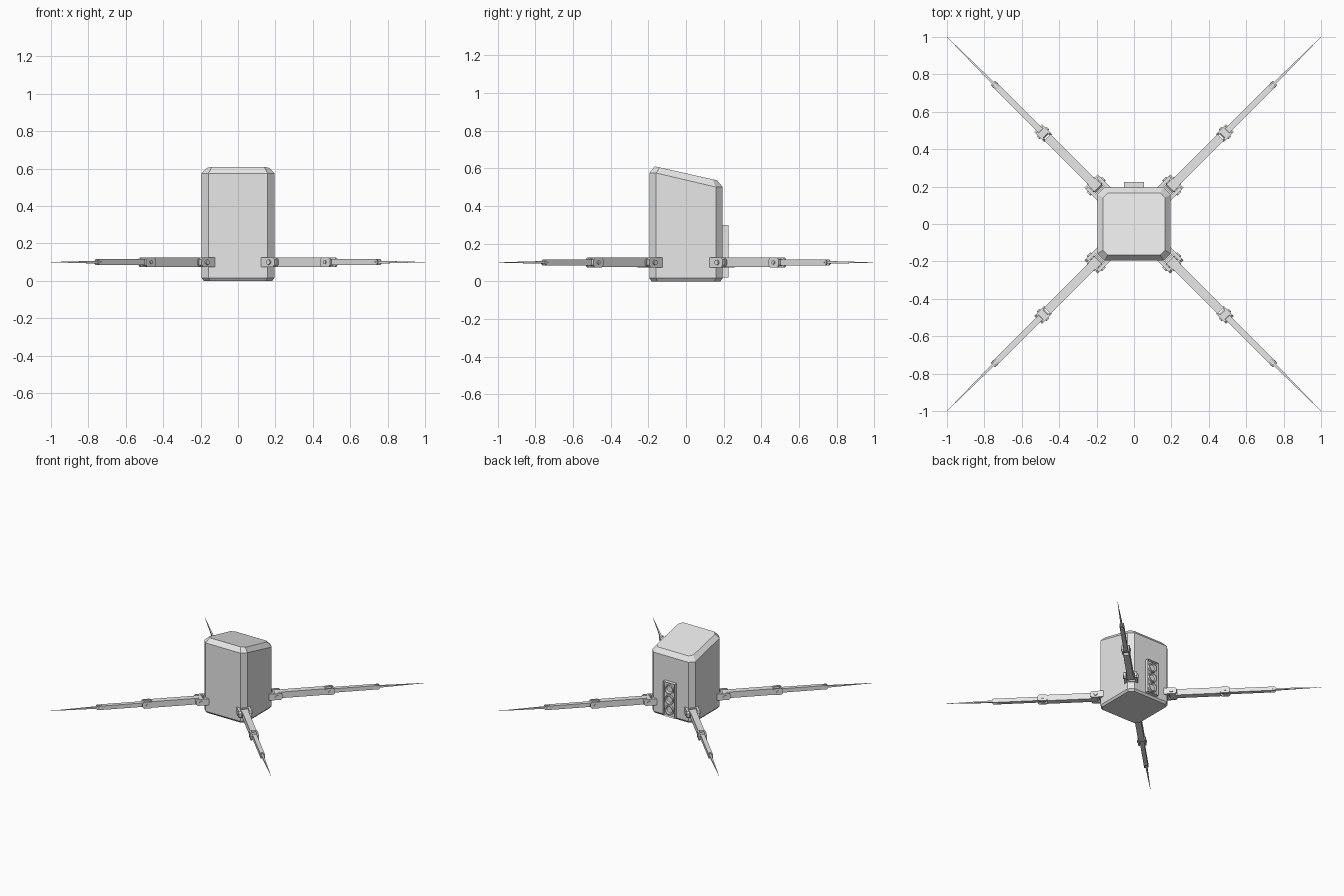
import bpy, bmesh, math
from mathutils import Matrix

if "Cube" in bpy.data.objects:
    bpy.data.objects.remove(bpy.data.objects["Cube"])

grey = bpy.data.materials.new("light grey")
grey.diffuse_color = (0.8, 0.8, 0.8, 1)
grey.use_nodes = True
grey.node_tree.nodes["Principled BSDF"].inputs["Base Color"].default_value = grey.diffuse_color


def finish(name, bm, matrix=None):
    bmesh.ops.recalc_face_normals(bm, faces=bm.faces[:])
    me = bpy.data.meshes.new(name)
    bm.to_mesh(me)
    bm.free()
    me.materials.append(grey)
    ob = bpy.data.objects.new(name, me)
    bpy.context.collection.objects.link(ob)
    if matrix:
        ob.matrix_world = matrix
    return ob


def loft(bm, rings):
    """Join rings of points with quads and cap both ends."""
    rows = [[bm.verts.new(p) for p in r] for r in rings]
    n = len(rows[0])
    for a, b in zip(rows, rows[1:]):
        for i in range(n):
            bm.faces.new((a[i], a[(i + 1) % n], b[(i + 1) % n], b[i]))
    bm.faces.new(rows[0])
    bm.faces.new(rows[-1])


def bar(bm, x0, x1, w0, h0, w1=None, h1=None):
    """Rectangular bar along x, optionally tapered; sizes are half sizes."""
    w1, h1 = w1 or w0, h1 or h0
    loft(bm, [[(x, sy * w, sz * h) for sy, sz in ((-1, -1), (1, -1), (1, 1), (-1, 1))]
              for x, w, h in ((x0, w0, h0), (x1, w1, h1))])


def lug(bm, x0, x1, y0, y1, h, round_end=1):
    """Plate in the xz plane with one or both chamfered ends."""
    c = h * 0.45
    pts = [(x1 - c, -h), (x1, -h + c), (x1, h - c), (x1 - c, h)]
    if round_end == 2:
        pts += [(x0 + c, h), (x0, h - c), (x0, -h + c), (x0 + c, -h)]
    else:
        pts += [(x0, h), (x0, -h)]
    loft(bm, [[(x, y, z) for x, z in pts] for y in (y0, y1)])


def pin(bm, x, half, r):
    """Hinge pin across the leg."""
    ring = [(math.cos(i * math.pi / 6) * r, math.sin(i * math.pi / 6) * r) for i in range(12)]
    loft(bm, [[(x + a, y, b) for a, b in ring] for y in (-half, half)])


# Body: chamfered box with a sloping top
def octagon(inset, zf):
    s, c = 0.195 - inset, 0.037 - inset * 0.4
    k = s - c
    pts = [(-k, -s), (k, -s), (s, -k), (s, k), (k, s), (-k, s), (-s, k), (-s, -k)]
    return [(x, y, zf(y)) for x, y in pts]


def slope(y):
    return 0.575 - 0.235 * max(0, min(0.32, y + 0.16))


bm = bmesh.new()
loft(bm, [octagon(0.012, lambda y: 0),
          octagon(0, lambda y: 0.016),
          octagon(0, slope),
          octagon(0.03, lambda y: 0.61 - 0.225 * (y + 0.165))])
finish("body", bm)

# Rear panel: shallow framed box
bm = bmesh.new()
bmesh.ops.create_cube(bm, size=1, matrix=Matrix.Translation((0, 0.207, 0.16))
                      @ Matrix.Diagonal((0.105, 0.036, 0.28, 1)))
bm.faces.ensure_lookup_table()
back = max(bm.faces, key=lambda f: f.calc_center_median().y)
bmesh.ops.inset_region(bm, faces=[back], thickness=0.008)
bmesh.ops.translate(bm, verts=back.verts[:], vec=(0, -0.015, 0))
finish("rear_panel", bm)

# Three open sockets stacked in the panel
for i in range(3):
    bm = bmesh.new()
    zc, n = 0.075 + 0.085 * i, 20
    rows = []
    for r, y in ((0.039, 0.205), (0.039, 0.224), (0.030, 0.224), (0.024, 0.212)):
        rows.append([(r * math.cos(2 * math.pi * j / n), y,
                      zc + r * math.sin(2 * math.pi * j / n)) for j in range(n)])
    loft(bm, rows)
    finish("rear_socket", bm)

# Four identical folding legs on the corners
for i in range(4):
    m = Matrix.Translation((0, 0, 0.1)) @ Matrix.Rotation(math.pi / 4 + i * math.pi / 2, 4, 'Z')

    # Corner bracket: two cheeks, base and pin
    bm = bmesh.new()
    for s in (-1, 1):
        lug(bm, 0.225, 0.325, s * 0.031, s * 0.05, 0.026)
    bar(bm, 0.225, 0.258, 0.05, 0.026)
    pin(bm, 0.285, 0.058, 0.014)
    finish("hip_bracket", bm, m)

    # Upper leg with a forked outer end
    bm = bmesh.new()
    lug(bm, 0.262, 0.33, -0.028, 0.028, 0.024, 2)
    bar(bm, 0.30, 0.655, 0.024, 0.025)
    for s in (-1, 1):
        lug(bm, 0.65, 0.725, s * 0.017, s * 0.03, 0.026, 2)
    pin(bm, 0.688, 0.036, 0.010)
    finish("upper_leg", bm, m)

    # Lower leg with a small fork
    bm = bmesh.new()
    lug(bm, 0.662, 0.712, -0.016, 0.016, 0.018, 2)
    bar(bm, 0.695, 1.03, 0.016, 0.016)
    for s in (-1, 1):
        lug(bm, 1.02, 1.068, s * 0.008, s * 0.016, 0.016)
    pin(bm, 1.05, 0.018, 0.005)
    finish("lower_leg", bm, m)

    # Needle foot
    bm = bmesh.new()
    bar(bm, 1.03, 1.4135, 0.008, 0.008, 0.0007, 0.0007)
    finish("needle_foot", bm, m)
